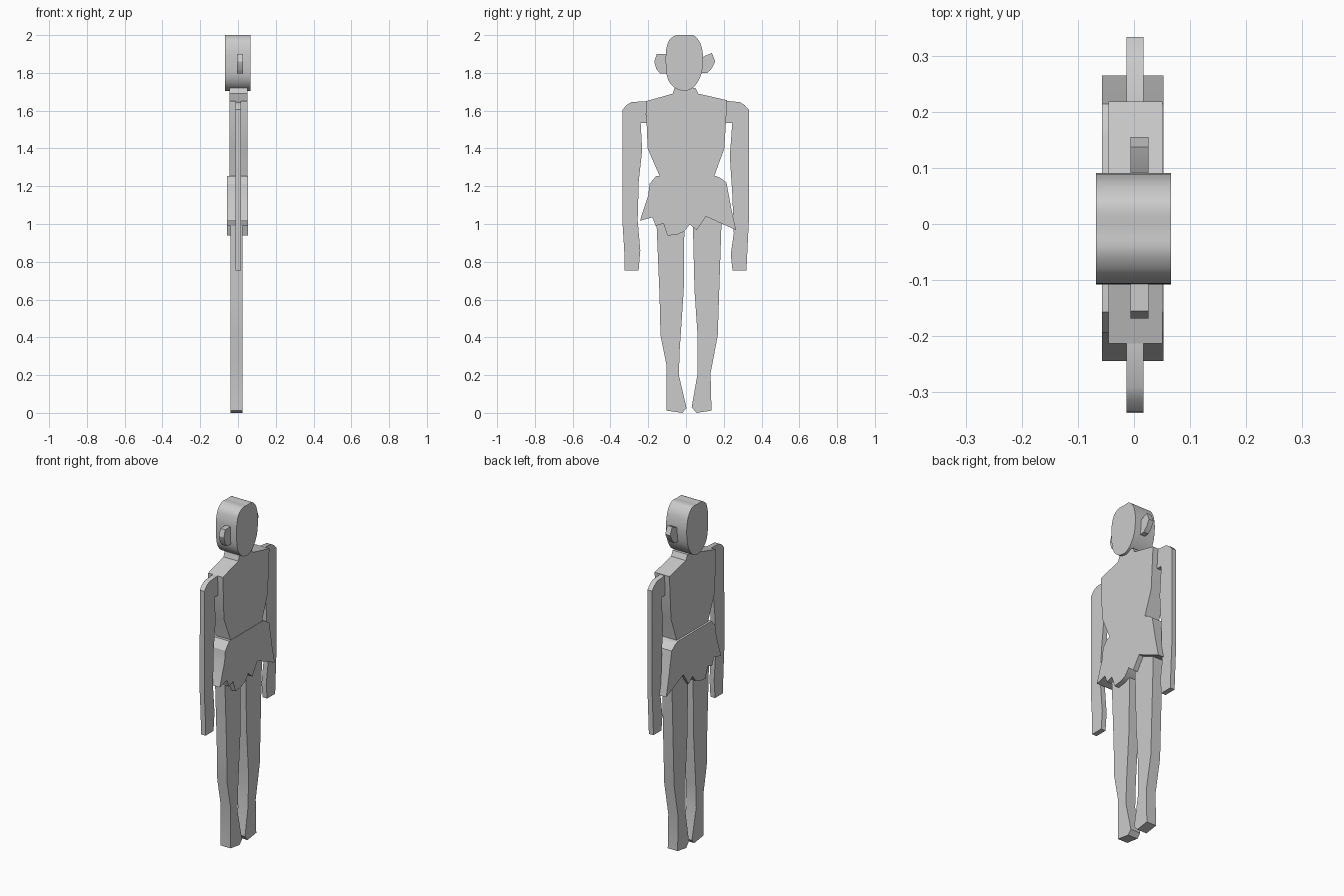
import bpy, bmesh, math

skin = bpy.data.materials.new("plain_grey")
skin.diffuse_color = (0.6, 0.6, 0.6, 1)


def rounded(points, steps=4):
    """Closed smooth curve through the given points."""
    out, n = [], len(points)
    for i in range(n):
        a, b, c, d = (points[(i + k - 1) % n] for k in range(4))
        for s in range(steps):
            t = s / steps
            out.append(tuple(
                0.5 * (2 * q + (r - p) * t + (2 * p - 5 * q + 4 * r - w) * t * t
                       + (3 * q - p - 3 * r + w) * t ** 3)
                for p, q, r, w in zip(a, b, c, d)))
    return out


def slab(name, profile, x0, x1):
    """Extrude a flat y-z profile along x."""
    bm = bmesh.new()
    face = bm.faces.new([bm.verts.new((x0, y, z)) for y, z in profile])
    ext = bmesh.ops.extrude_face_region(bm, geom=[face])
    moved = [v for v in ext["geom"] if isinstance(v, bmesh.types.BMVert)]
    bmesh.ops.translate(bm, verts=moved, vec=(x1 - x0, 0, 0))
    bmesh.ops.recalc_face_normals(bm, faces=bm.faces)
    mesh = bpy.data.meshes.new(name)
    bm.to_mesh(mesh)
    bm.free()
    mesh.materials.append(skin)
    obj = bpy.data.objects.new(name, mesh)
    bpy.context.collection.objects.link(obj)
    bpy.ops.object.select_all(action='DESELECT')
    obj.select_set(True)
    bpy.context.view_layer.objects.active = obj
    bpy.ops.object.shade_smooth_by_angle(angle=math.radians(30))
    return obj


# Head
slab("head", rounded([
    (-.05, 2.0), (-.01, 2.0), (.035, 2.0), (.065, 1.975), (.083, 1.935), (.091, 1.87),
    (.08, 1.79), (.05, 1.735), (.02, 1.712), (-.01, 1.705), (-.055, 1.718),
    (-.09, 1.755), (-.105, 1.81), (-.107, 1.9), (-.1, 1.945), (-.085, 1.978)]),
    -.068, .066)

# Ears
slab("ear_left", [(-.08, 1.90), (-.155, 1.90), (-.168, 1.86), (-.157, 1.82),
                  (-.138, 1.797), (-.08, 1.797)], -.006, .026)
slab("ear_right", [(.07, 1.87), (.10, 1.89), (.137, 1.905), (.155, 1.86), (.137, 1.825),
                   (.112, 1.80), (.07, 1.797)], -.006, .026)

# Neck and torso
slab("torso", [
    (-.06, 1.72), (-.07, 1.69), (-.213, 1.65), (-.203, 1.40), (-.14, 1.255), (-.14, 1.2),
    (.15, 1.2), (.15, 1.255), (.203, 1.40), (.218, 1.655), (.065, 1.69), (.05, 1.72)],
    -.045, .051)

# Ragged skirt
slab("skirt", [
    (-.157, 1.255), (.155, 1.255), (.18, 1.245), (.214, 1.22), (.24, 1.08), (.265, .968),
    (.105, 1.04), (.056, .967), (.02, .998), (-.01, .96), (-.045, .945), (-.098, .938),
    (-.12, 1.003), (-.16, .99), (-.178, 1.035), (-.244, 1.017), (-.2, 1.15), (-.193, 1.212)],
    -.057, .053)

# Arms
slab("arm_left", [
    (-.213, 1.65), (-.29, 1.645), (-.315, 1.63), (-.335, 1.605), (-.337, 1.02),
    (-.327, .86), (-.325, .755), (-.251, .755), (-.242, .86), (-.256, 1.02),
    (-.25, 1.23), (-.232, 1.39), (-.24, 1.535), (-.209, 1.535)], -.013, .017)
slab("arm_right", [
    (.214, 1.652), (.285, 1.645), (.31, 1.63), (.333, 1.605), (.333, 1.02),
    (.325, .86), (.32, .755), (.246, .755), (.237, .84), (.253, .95),
    (.245, 1.16), (.232, 1.36), (.245, 1.535), (.21, 1.535)], -.013, .017)

# Legs with feet
slab("leg_left", [
    (-.16, 1.06), (-.155, .98), (-.14, .62), (-.135, .41), (-.103, .25), (-.104, .012),
    (-.02, 0), (.003, .025), (-.038, .20), (-.033, .34), (-.012, .65), (-.008, 1.06)],
    -.04, .024)
slab("leg_right", [
    (.19, 1.06), (.187, .98), (.168, .41), (.13, .21), (.135, .012),
    (.055, 0), (.03, .03), (.06, .20), (.062, .40), (.045, .65), (.035, 1.06)],
    -.04, .024)
